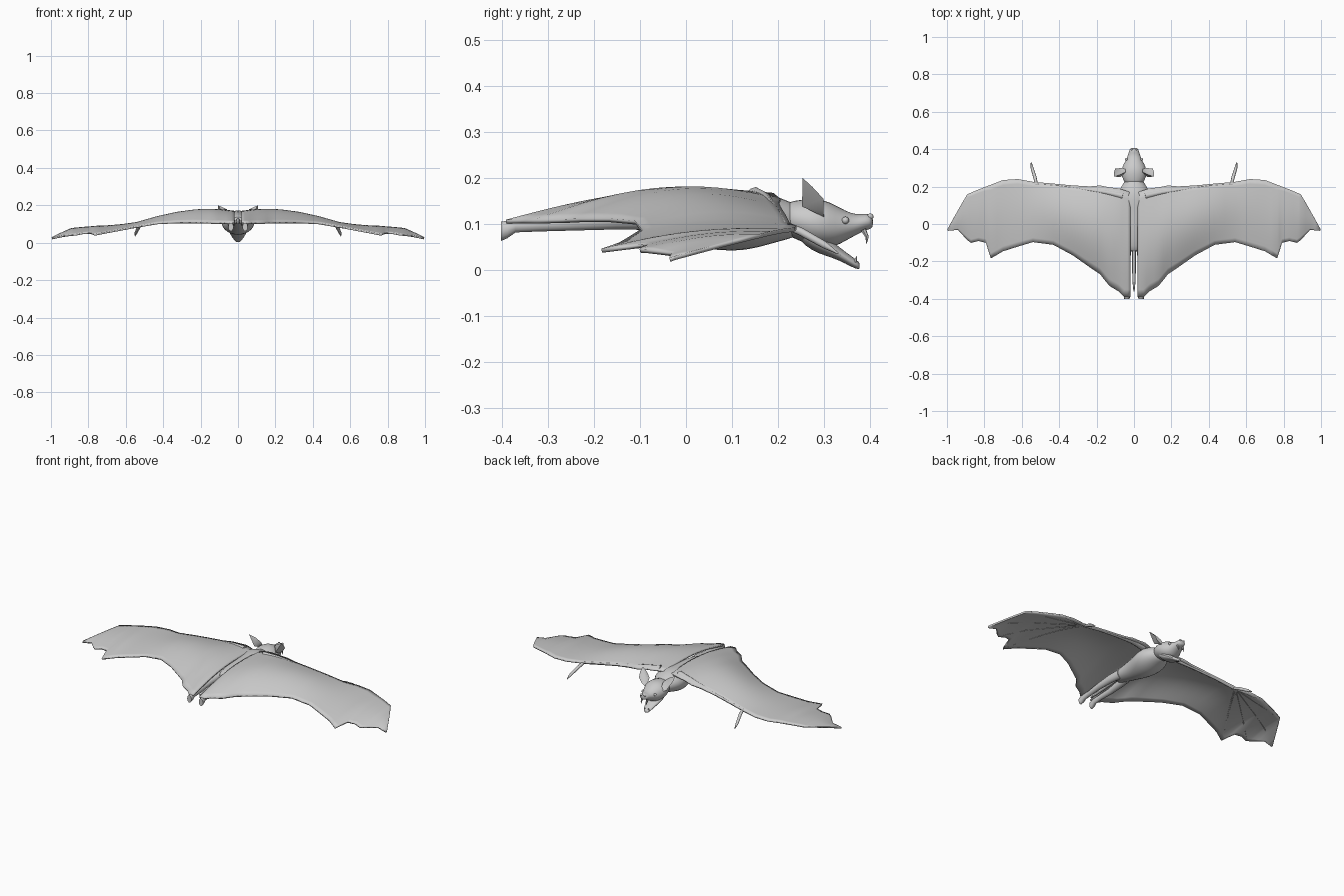
import bpy, bmesh, math
from mathutils import Vector


def make(name, bm, mirror=False, subsurf=0, thick=0.0, angle=50):
    bmesh.ops.recalc_face_normals(bm, faces=bm.faces[:])
    me = bpy.data.meshes.new(name)
    bm.to_mesh(me)
    bm.free()
    ob = bpy.data.objects.new(name, me)
    bpy.context.collection.objects.link(ob)
    if thick:
        m = ob.modifiers.new("Thickness", 'SOLIDIFY')
        m.thickness, m.offset = thick, 0
    if mirror:
        m = ob.modifiers.new("Mirror", 'MIRROR')
        m.use_mirror_merge = False
    if subsurf:
        m = ob.modifiers.new("Smooth", 'SUBSURF')
        m.levels = m.render_levels = subsurf
    bpy.ops.object.select_all(action='DESELECT')
    ob.select_set(True)
    bpy.context.view_layer.objects.active = ob
    bpy.ops.object.shade_smooth_by_angle(angle=math.radians(angle))
    return ob


def skin(bm, rings):
    """Join closed rings of points into a capped tube."""
    vs = [[bm.verts.new(p) for p in r] for r in rings]
    n = len(vs[0])
    for a, b in zip(vs, vs[1:]):
        for i in range(n):
            j = (i + 1) % n
            bm.faces.new((a[i], a[j], b[j], b[i]))
    bm.faces.new(vs[0])
    bm.faces.new(vs[-1])


def loft(name, secs, n=14, **kw):
    """Sections (x, y, z, rx, rz): ellipses standing across the y axis."""
    bm = bmesh.new()
    ang = [2 * math.pi * i / n for i in range(n)]
    skin(bm, [[(x + rx * math.cos(a), y, z + rz * math.sin(a)) for a in ang]
              for x, y, z, rx, rz in secs])
    return make(name, bm, **kw)


def tube(name, paths, n=8, **kw):
    """Each path is a list of (point, radius)."""
    bm = bmesh.new()
    for path in paths:
        pts = [Vector(p) for p, r in path]
        rings = []
        for i, (p, r) in enumerate(path):
            d = (pts[min(i + 1, len(pts) - 1)] - pts[max(i - 1, 0)]).normalized()
            u = d.cross(Vector((0.1, 0.1, 1))).normalized()
            v = d.cross(u)
            rings.append([pts[i] + r * (u * math.cos(k * math.tau / n) + v * math.sin(k * math.tau / n))
                          for k in range(n)])
        skin(bm, rings)
    return make(name, bm, mirror=True, **kw)


# Wing stations: x, leading y, trailing y, leading z, trailing z, camber
ST = [(.02, .17, -.39, .160, .105, .028), (.05, .18, -.39, .163, .105, .030),
      (.08, .19, -.36, .163, .105, .035), (.13, .195, -.33, .158, .105, .042),
      (.18, .205, -.267, .150, .106, .047), (.235, .20, -.23, .143, .108, .046),
      (.326, .205, -.166, .132, .108, .040), (.43, .215, -.11, .116, .103, .028),
      (.54, .225, -.096, .097, .085, .015), (.62, .24, -.12, .092, .070, .012),
      (.70, .235, -.145, .088, .055, .012), (.765, .21, -.183, .085, .042, .016),
      (.79, .20, -.10, .083, .052, .010), (.83, .185, -.09, .080, .050, .010),
      (.87, .168, -.10, .076, .042, .010), (.89, .16, -.085, .074, .041, .010),
      (.94, .073, -.03, .052, .034, .005), (.995, -.025, -.035, .026, .022, 0)]


def wing_pt(x, y=None, t=0.0):
    for a, b in zip(ST, ST[1:]):
        if x <= b[0]:
            break
    f = (x - a[0]) / (b[0] - a[0])
    _, yl, yt, zl, zt, c = [p + (q - p) * f for p, q in zip(a, b)]
    if y is not None:
        t = max(0, min(1, (yl - y) / (yl - yt)))
    return Vector((x, yl + (yt - yl) * t, zl + (zt - zl) * t + c * math.sin(math.pi * t)))


# Wing membrane
bm = bmesh.new()
N = 14
xs = []
for a, b in zip(ST, ST[1:]):
    xs += [a[0], (a[0] + b[0]) / 2]
xs.append(ST[-1][0])
g = [[bm.verts.new(wing_pt(x, t=j / N)) for j in range(N + 1)] for x in xs]
for a, b in zip(g, g[1:]):
    for j in range(N):
        bm.faces.new((a[j], a[j + 1], b[j + 1], b[j]))
make("wing_membrane", bm, mirror=True, thick=.009)

# Arm bones and finger bones lying in the membrane
low = Vector((0, 0, -.003))
arm = [(wing_pt(x, y) + low, r) for x, y, r in
       ((.06, .15, .018), (.15, .17, .013), (.26, .185, .009), (.4, .203, .008), (.53, .214, .008))]
tube("arm_bone", [arm])
fingers = []
for ex, ey in ((.70, .228), (.885, .155), (.98, -.015), (.865, -.09), (.762, -.17)):
    fingers.append([(wing_pt(.53 + (ex - .53) * k / 6, .214 + (ey - .214) * k / 6) + low / 2,
                     .006 - .003 * k / 6) for k in range(7)])
tube("finger_bones", fingers, n=6)

# Thumb claw
tube("thumb_claw", [[((.522, .215, .098), .008), ((.53, .25, .083), .009),
                     ((.545, .30, .055), .008), ((.55, .33, .036), .002)]])

# Torso
loft("torso", [(0, .25, .108, .040, .035), (0, .22, .108, .055, .042), (0, .18, .112, .085, .058),
               (0, .13, .108, .095, .068), (0, .07, .105, .078, .066), (0, 0, .112, .058, .057),
               (0, -.07, .118, .048, .043), (0, -.12, .120, .042, .030), (0, -.15, .120, .03, .018)],
     subsurf=1)

# Legs with feet
loft("leg", [(.028, -.08, .115, .022, .028), (.036, -.15, .112, .020, .025), (.040, -.24, .104, .017, .019),
             (.036, -.32, .099, .014, .016), (.036, -.37, .096, .014, .015), (.037, -.388, .088, .016, .020),
             (.038, -.402, .084, .014, .022)], mirror=True, n=10)

# Tail
loft("tail", [(0, -.12, .122, .010, .012), (0, -.2, .115, .010, .010), (0, -.3, .106, .009, .008),
              (0, -.36, .10, .003, .003)], n=8)

# Head with upper snout
loft("head", [(0, .205, .112, .040, .032), (0, .235, .110, .060, .042), (0, .27, .104, .071, .053),
              (0, .30, .101, .067, .053), (0, .325, .096, .054, .046), (0, .345, .096, .043, .034),
              (0, .37, .098, .032, .022), (0, .39, .105, .027, .019), (0, .402, .105, .022, .016),
              (0, .406, .104, .012, .009)], subsurf=1)

# Open lower jaw
loft("lower_jaw", [(0, .24, .092, .045, .026), (0, .275, .069, .052, .029), (0, .305, .052, .045, .022),
                   (0, .335, .034, .034, .014), (0, .36, .018, .023, .012), (0, .374, .010, .015, .009),
                   (0, .377, .009, .009, .006)], subsurf=1)

# Fangs
tube("fangs", [[((.017, .385, .088), .006), ((.017, .393, .072), .004), ((.016, .392, .058), .0008)],
               [((.013, .366, .016), .005), ((.013, .371, .03), .0008)]], n=6)

# Eyes and nostrils
for name, pos, r in (("eye", (.040, .346, .108), .008), ("nostril", (.011, .400, .116), .007)):
    bm = bmesh.new()
    bmesh.ops.create_uvsphere(bm, u_segments=12, v_segments=8, radius=r)
    bmesh.ops.translate(bm, verts=bm.verts[:], vec=pos)
    make(name, bm, mirror=True)

# Cupped ears: one rim joined to an inner hollow and an outer back
bm = bmesh.new()
rim = [bm.verts.new(p) for p in ((.045, .295, .135), (.045, .278, .160), (.070, .265, .184), (.106, .253, .200),
                                 (.108, .275, .180), (.100, .298, .155), (.082, .298, .128), (.062, .300, .115))]
hollow = bm.verts.new((.073, .272, .148))
back = bm.verts.new((.070, .252, .138))
for i, v in enumerate(rim):
    w = rim[(i + 1) % len(rim)]
    bm.faces.new((v, w, hollow))
    bm.faces.new((w, v, back))
make("ear", bm, mirror=True, angle=60)
